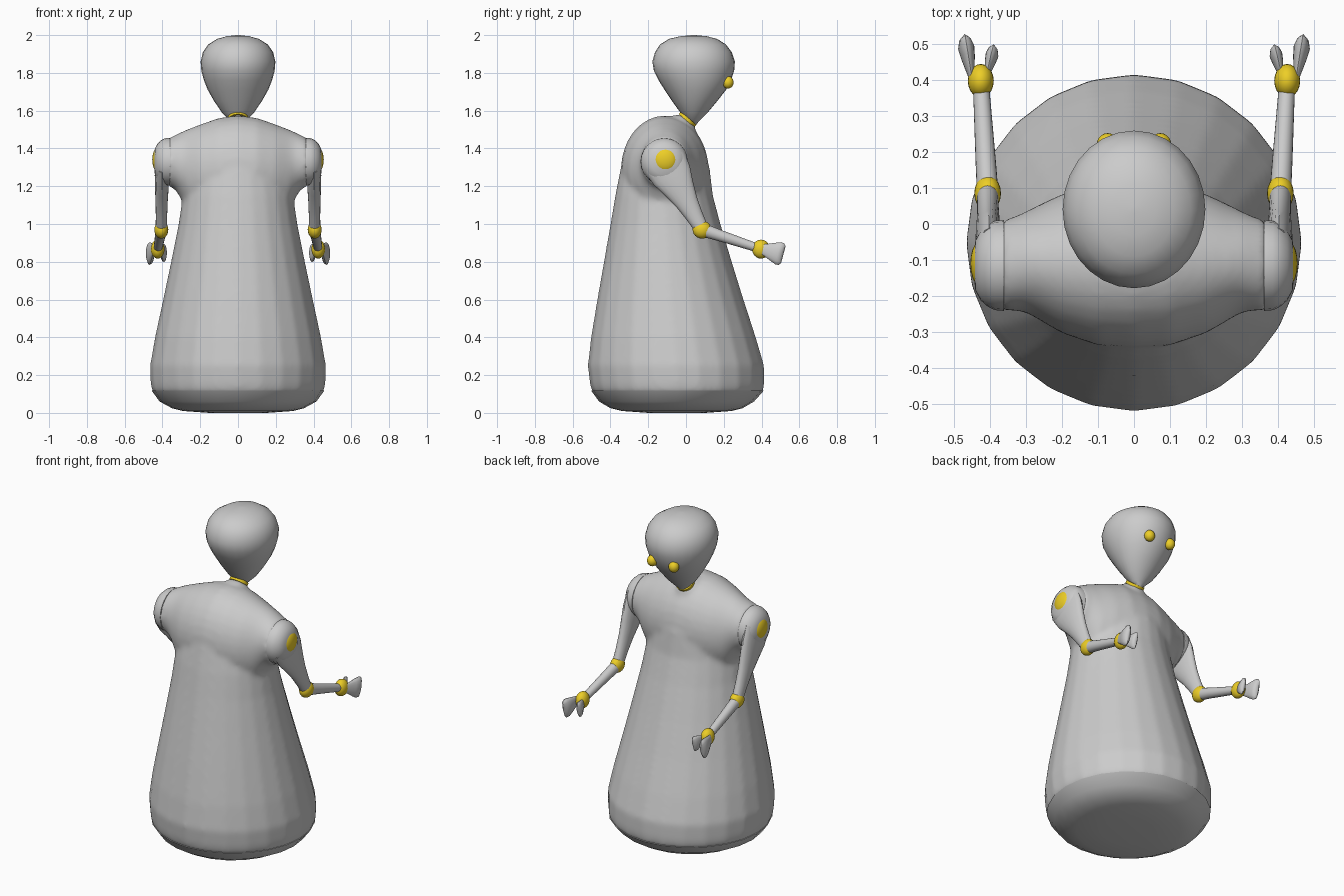
import bpy, bmesh
from math import sin, cos, pi, radians
from mathutils import Vector, Matrix

if "Cube" in bpy.data.objects:
    bpy.data.objects.remove(bpy.data.objects["Cube"])

yellow = bpy.data.materials.new("yellow")
yellow.diffuse_color = (0.85, 0.62, 0.02, 1)
yellow.use_nodes = True
yellow.node_tree.nodes["Principled BSDF"].inputs["Base Color"].default_value = yellow.diffuse_color


def loft(bm, sections, n=24):
    """Skin elliptical rings given as (centre, half axis u, half axis v)."""
    rings = []
    for c, u, v in sections:
        c, u, v = Vector(c), Vector(u), Vector(v)
        rings.append([bm.verts.new(c + u * cos(2 * pi * i / n) + v * sin(2 * pi * i / n))
                      for i in range(n)])
    for a, b in zip(rings, rings[1:]):
        for i in range(n):
            j = (i + 1) % n
            bm.faces.new((a[i], a[j], b[j], b[i]))
    bm.faces.new(rings[0][::-1])
    bm.faces.new(rings[-1])


def stack(rows):
    """Horizontal rings from (z, half width, back y, front y)."""
    return [((0, (a + b) / 2, z), (rx, 0, 0), (0, (b - a) / 2, 0)) for z, rx, a, b in rows]


def limb(p, q, rows):
    """Rings from p to q: (t, half thickness across x, half thickness in the yz plane)."""
    p, q = Vector(p), Vector(q)
    d = (q - p).normalized()
    side = d.cross(Vector((1, 0, 0))).normalized()
    across = side.cross(d)
    return [(p.lerp(q, t), across * a, side * b) for t, a, b in rows]


def finish(name, bm, mirror=False, mat=None, angle=40):
    bmesh.ops.recalc_face_normals(bm, faces=bm.faces)
    me = bpy.data.meshes.new(name)
    bm.to_mesh(me)
    bm.free()
    me.polygons.foreach_set("use_smooth", [True] * len(me.polygons))
    me.set_sharp_from_angle(angle=radians(angle))
    ob = bpy.data.objects.new(name, me)
    bpy.context.collection.objects.link(ob)
    if mat:
        me.materials.append(mat)
    if mirror:
        ob.modifiers.new("mirror", 'MIRROR').use_mirror_merge = False
    return ob


def part(name, sections, n=24, **kw):
    bm = bmesh.new()
    loft(bm, sections, n)
    return finish(name, bm, **kw)


def ball(name, centre, radii):
    bm = bmesh.new()
    bmesh.ops.create_uvsphere(bm, u_segments=20, v_segments=12, radius=1,
                              matrix=Matrix.Translation(centre) @ Matrix.Diagonal((*radii, 1)))
    return finish(name, bm, mirror=True, mat=yellow)


# body: skirt, shoulder yoke and neck stub fused into one skin
bm = bmesh.new()
loft(bm, stack([(.085, .425, -.47, .38), (.118, .457, -.50, .41), (.16, .463, -.51, .415),
                (.25, .466, -.52, .414), (.4, .44, -.503, .37), (.6, .397, -.47, .305),
                (.8, .355, -.435, .243), (1.0, .315, -.40, .183), (1.15, .293, -.375, .143),
                (1.3, .26, -.345, .125), (1.4, .18, -.30, .09)]))
yoke = [(0, 1.0, 1.575, -.345, .12), (.1, 1.01, 1.562, -.337, .113), (.2, 1.03, 1.527, -.303, .083),
        (.27, 1.07, 1.5, -.262, .05), (.3, 1.13, 1.487, -.245, .035), (.33, 1.18, 1.472, -.24, .02),
        (.367, 1.2, 1.455, -.24, .01)]
loft(bm, [((x, (b + f) / 2, (lo + hi) / 2), (0, (f - b) / 2, 0), (0, 0, (hi - lo) / 2))
          for x, lo, hi, b, f in [(-r[0], *r[1:]) for r in yoke[:0:-1]] + yoke], 32)
loft(bm, limb((0, -.06, 1.46), (0, .007, 1.552), [(0, .16, .16), (.5, .1, .1), (1, .05, .053)]))
body = finish("body", bm)
rm = body.modifiers.new("fuse", 'REMESH')
rm.mode, rm.voxel_size, rm.use_smooth_shade = 'VOXEL', .014, True
sm = body.modifiers.new("soften", 'SMOOTH')
sm.factor, sm.iterations = .5, 8

# rounded base
part("base", stack([(0, .15, -.2, .1), (.01, .29, -.34, .24), (.025, .35, -.4, .3),
                    (.06, .415, -.46, .36), (.118, .457, -.502, .412)]))

# head and neck ring
part("head", stack([(1.52, .006, .036, .048), (1.55, .045, .0, .075), (1.59, .085, -.03, .115),
                    (1.65, .126, -.073, .165), (1.71, .16, -.113, .212), (1.76, .18, -.145, .238),
                    (1.81, .194, -.17, .255), (1.86, .198, -.178, .259), (1.91, .186, -.164, .242),
                    (1.95, .158, -.138, .212), (1.98, .11, -.09, .165), (1.994, .06, -.03, .11),
                    (2.0, .01, .03, .05)]), 28)
part("neck_ring", limb((0, .003, 1.547), (0, .014, 1.56), [(0, .054, .054), (1, .054, .054)]), mat=yellow)
ball("eye", (.073, .222, 1.75), (.03, .03, .033))

# shoulders
part("shoulder", [((x, -.115, 1.33), (0, r, 0), (0, 0, r))
                  for x, r in [(.36, .126), (.385, .124), (.405, .115), (.425, .097), (.44, .07), (.446, .01)]],
     mirror=True)
ball("shoulder_disc", (.422, -.11, 1.34), (.032, .067, .067))

# arms
elbow, wrist = (.406, .085, .97), (.425, .397, .867)
part("upper_arm", limb((.402, -.115, 1.33), elbow,
                       [(0, .036, .118), (.2, .038, .108), (.4, .036, .082), (.6, .032, .06),
                        (.8, .03, .046), (1, .03, .036)]), 20, mirror=True)
ball("elbow", elbow, (.037, .05, .047))
part("forearm", limb(elbow, wrist, [(0, .03, .036), (.3, .028, .03), (1, .022, .022)]), 20, mirror=True)
ball("wrist", wrist, (.036, .047, .05))

# paddle fingers
for name, p, q, w, h in [("outer_finger", (.447, .385, .872), (.47, .515, .838), .023, .062),
                         ("inner_finger", (.413, .395, .868), (.389, .488, .842), .018, .05)]:
    part(name, limb(p, q, [(0, .15 * w, .3 * h), (.3, .5 * w, .55 * h), (.6, .85 * w, .82 * h),
                           (.8, w, .98 * h), (.93, .75 * w, .95 * h), (1, .15 * w, .75 * h)]),
         16, mirror=True)
